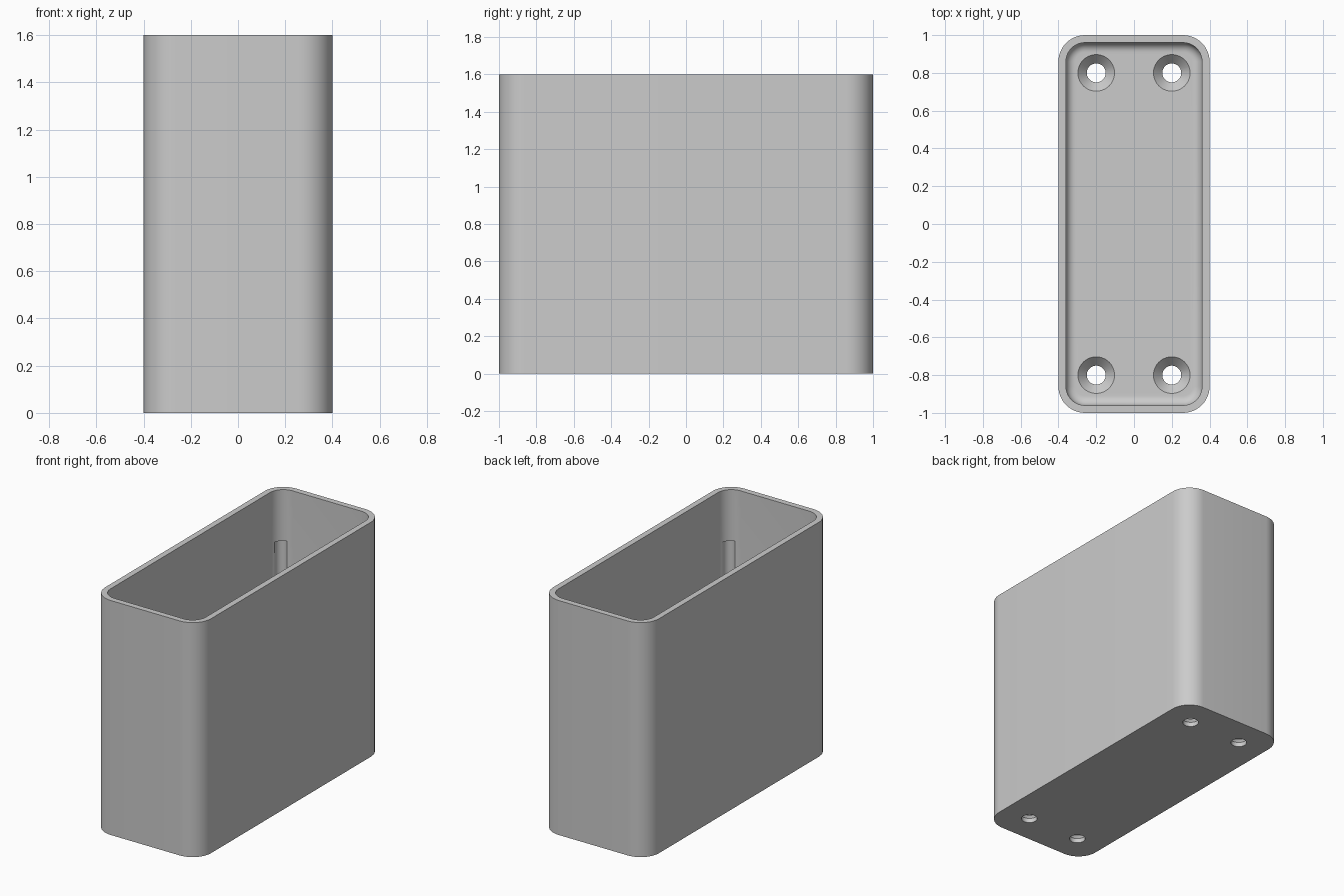
import bpy, bmesh, math

cube = bpy.data.objects.get("Cube")
if cube:
    bpy.data.objects.remove(cube)

HX, HY, H = 0.4, 1.0, 1.6
WALL, FLOOR, RADIUS, FILLET = 0.04, 0.08, 0.14, 0.05

grey = bpy.data.materials.new("plain grey")
grey.use_nodes = True
colour = (0.6, 0.6, 0.6, 1)
grey.diffuse_color = colour
grey.node_tree.nodes["Principled BSDF"].inputs["Base Color"].default_value = colour


def rounded_ring(bm, inset, z, steps=12):
    """Rounded rectangle of vertices, inset from the outer outline."""
    r = RADIUS - inset
    ring = []
    for i, (sx, sy) in enumerate([(1, 1), (-1, 1), (-1, -1), (1, -1)]):
        for k in range(steps + 1):
            a = math.pi / 2 * (i + k / steps)
            ring.append(bm.verts.new((sx * (HX - RADIUS) + r * math.cos(a),
                                      sy * (HY - RADIUS) + r * math.sin(a), z)))
    return ring


def round_ring(bm, x, y, r, z, n=40):
    return [bm.verts.new((x + r * math.cos(2 * math.pi * k / n),
                          y + r * math.sin(2 * math.pi * k / n), z)) for k in range(n)]


def skin(bm, rings):
    """Join the rings with quads and cap both ends."""
    for a, b in zip(rings, rings[1:]):
        for k in range(len(a)):
            j = (k + 1) % len(a)
            bm.faces.new((a[k], a[j], b[j], b[k]))
    bm.faces.new(rings[0][::-1])
    bm.faces.new(rings[-1])


def make_object(name, bm):
    bmesh.ops.recalc_face_normals(bm, faces=bm.faces)
    mesh = bpy.data.meshes.new(name)
    bm.to_mesh(mesh)
    bm.free()
    mesh.materials.append(grey)
    ob = bpy.data.objects.new(name, mesh)
    bpy.context.collection.objects.link(ob)
    return ob


# Open box: outer wall, rim, inner wall, then a fillet down to the floor
bm = bmesh.new()
profile = [(0, 0), (0, H), (WALL, H)]
for k in range(9):
    a = math.pi / 2 * k / 8
    profile.append((WALL + FILLET * (1 - math.cos(a)),
                    FLOOR + FILLET * (1 - math.sin(a))))
skin(bm, [rounded_ring(bm, inset, z) for inset, z in profile])
box = make_object("open_box", bm)

# Countersunk screw holes near the four floor corners
bm = bmesh.new()
for x in (-0.2, 0.2):
    for y in (-0.8, 0.8):
        skin(bm, [round_ring(bm, x, y, r, z) for r, z in
                  [(0.05, -0.1), (0.05, 0.03), (0.097, FLOOR), (0.097, FLOOR + 0.05)]])
cutter = make_object("screw_hole_cutter", bm)

# Shallow upright grooves in the inner corners
bm = bmesh.new()
for x in (-0.315, 0.315):
    for y in (-0.915, 0.915):
        skin(bm, [round_ring(bm, x, y, 0.042, z) for z in (FLOOR + 0.06, 1.25)])
grooves = make_object("corner_groove_cutter", bm)

bpy.ops.object.select_all(action='DESELECT')
box.select_set(True)
bpy.context.view_layer.objects.active = box
for tool in (cutter, grooves):
    mod = box.modifiers.new(tool.name, 'BOOLEAN')
    mod.operation = 'DIFFERENCE'
    mod.solver = 'EXACT'
    mod.object = tool
    bpy.ops.object.modifier_apply(modifier=mod.name)
    bpy.data.objects.remove(tool)

bpy.ops.object.shade_smooth_by_angle(angle=math.radians(30))
